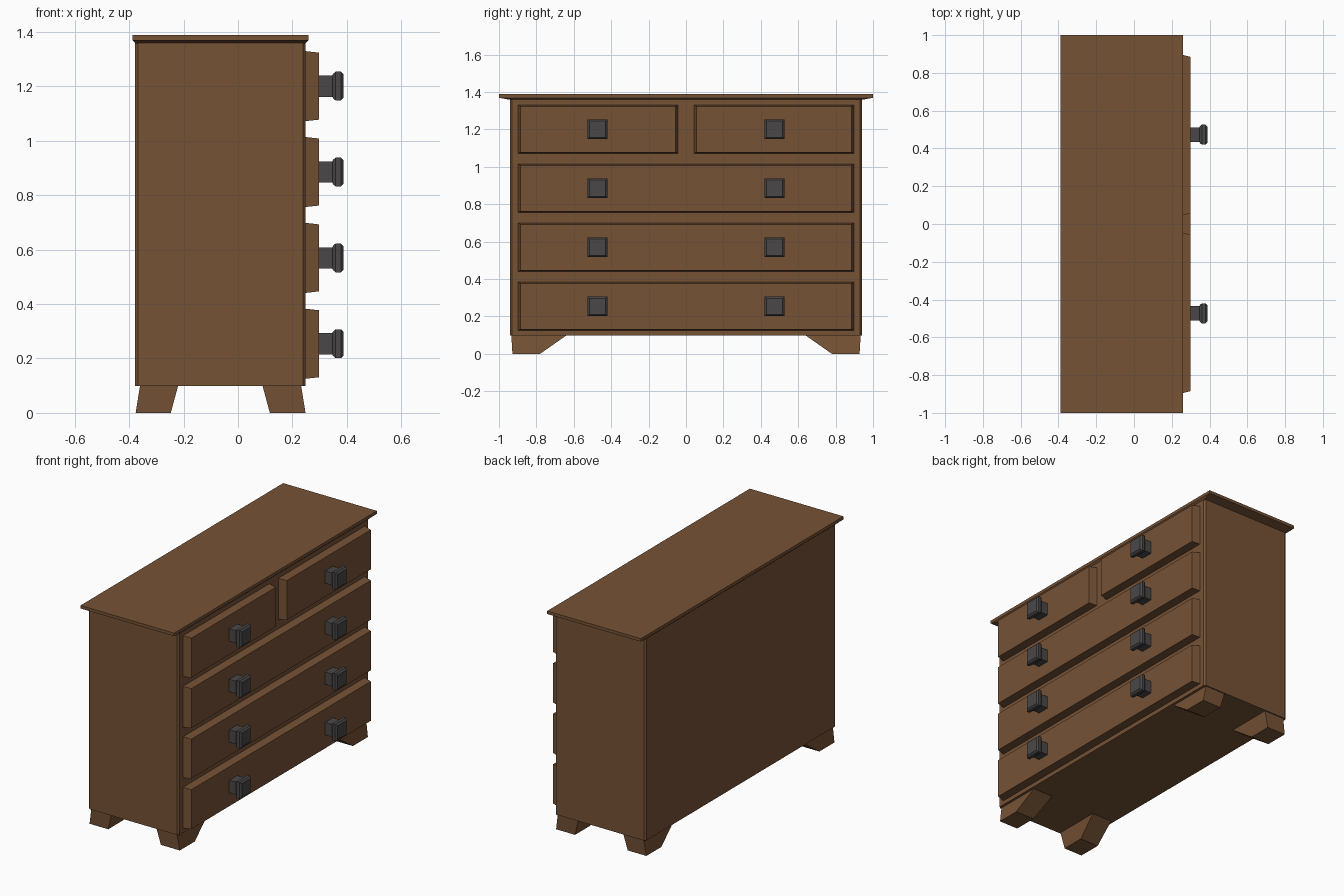
import bpy, bmesh

if "Cube" in bpy.data.objects:
    bpy.data.objects.remove(bpy.data.objects["Cube"])


def material(name, rgb):
    m = bpy.data.materials.new(name)
    m.diffuse_color = (*rgb, 1)
    m.use_nodes = True
    m.node_tree.nodes["Principled BSDF"].inputs["Base Color"].default_value = m.diffuse_color
    return m


WOOD = material("brown_wood", (0.18, 0.085, 0.036))
IRON = material("dark_iron", (0.067, 0.063, 0.064))


def loft(name, rings, mat):
    """Closed solid through a list of matching point loops."""
    bm = bmesh.new()
    loops = [[bm.verts.new(p) for p in ring] for ring in rings]
    n = len(loops[0])
    for a, b in zip(loops, loops[1:]):
        for i in range(n):
            j = (i + 1) % n
            bm.faces.new((a[i], a[j], b[j], b[i]))
    bm.faces.new(loops[0])
    bm.faces.new(loops[-1])
    bmesh.ops.recalc_face_normals(bm, faces=bm.faces)
    me = bpy.data.meshes.new(name)
    bm.to_mesh(me)
    bm.free()
    me.materials.append(mat)
    ob = bpy.data.objects.new(name, me)
    bpy.context.collection.objects.link(ob)
    return ob


def rect_z(x0, x1, y0, y1, z):
    return [(x0, y0, z), (x1, y0, z), (x1, y1, z), (x0, y1, z)]


def rect_x(x, y0, y1, z0, z1):
    return [(x, y0, z0), (x, y1, z0), (x, y1, z1), (x, y0, z1)]


def chamfered(x0, x1, y0, y1, c, z):
    return [(x0 + c, y0, z), (x1 - c, y0, z), (x1, y0 + c, z), (x1, y1 - c, z),
            (x1 - c, y1, z), (x0 + c, y1, z), (x0, y1 - c, z), (x0, y0 + c, z)]


# Carcass with chamfered upright corners
loft("carcass", [chamfered(-0.378, 0.248, -0.941, 0.941, 0.01, z)
                 for z in (0.099, 1.36)], WOOD)

# Overhanging top with bevelled underside
loft("top_board", [rect_z(-0.375, 0.246, -0.935, 0.935, 1.357),
                   rect_z(-0.388, 0.259, -1, 1, 1.369),
                   rect_z(-0.388, 0.259, -1, 1, 1.388)], WOOD)

# Feet, splayed outward along the depth and sloped on the inner side
for side, s in (("left", -1), ("right", 1)):
    for end, bottom, top in (("back", (-0.376, -0.247), (-0.36, -0.22)),
                             ("front", (0.117, 0.248), (0.09, 0.232))):
        loft(f"{end}_{side}_foot",
             [rect_z(*bottom, s * 0.78, s * 0.928, 0),
              rect_z(*top, s * 0.637, s * 0.934, 0.1)], WOOD)

# Drawer fronts and knobs
for row in range(4):
    zc = 0.254 + row * 0.3155
    spans = [(-0.898, -0.043), (0.043, 0.898)] if row == 3 else [(-0.898, 0.898)]
    for i, (a, b) in enumerate(spans):
        loft(f"drawer_{row}_{i}",
             [rect_x(0.245, a, b, zc - 0.129, zc + 0.129),
              rect_x(0.298, a + 0.013, b - 0.013, zc - 0.123, zc + 0.123)], WOOD)
    for i, yc in enumerate((-0.473, 0.473)):
        profile = [(0.295, 0.039), (0.347, 0.039), (0.349, 0.045), (0.359, 0.053),
                   (0.378, 0.053), (0.388, 0.043)]
        loft(f"knob_{row}_{i}",
             [rect_x(x, yc - h, yc + h, zc - h, zc + h) for x, h in profile], IRON)
